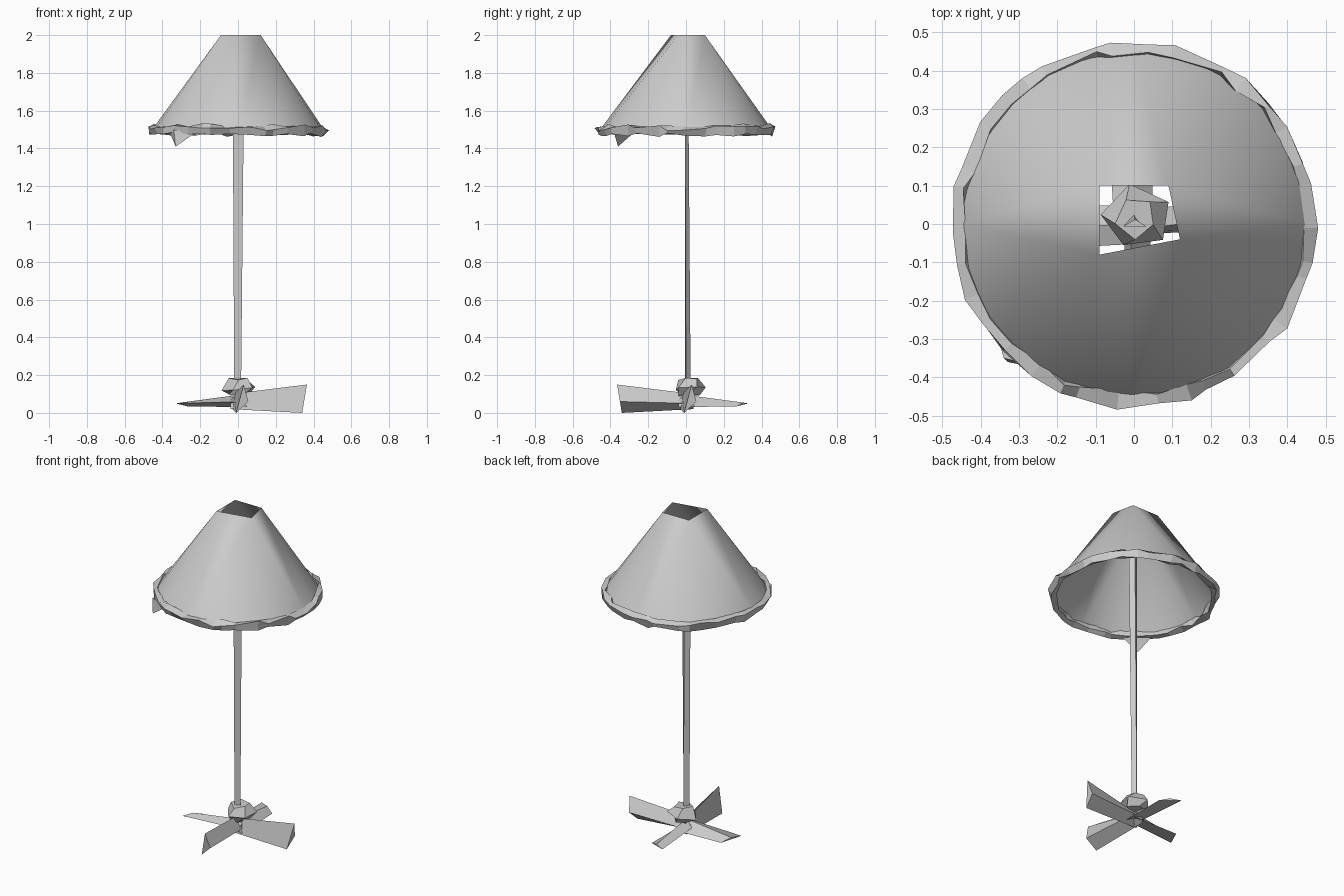
import bpy, bmesh, math, random
from mathutils import Vector, Matrix

if "Cube" in bpy.data.objects:
    bpy.data.objects.remove(bpy.data.objects["Cube"])

random.seed(7)


def make_object(name, bm, smooth=None):
    bmesh.ops.recalc_face_normals(bm, faces=bm.faces[:])
    mesh = bpy.data.meshes.new(name)
    bm.to_mesh(mesh)
    bm.free()
    obj = bpy.data.objects.new(name, mesh)
    bpy.context.collection.objects.link(obj)
    if smooth:
        bpy.ops.object.select_all(action='DESELECT')
        obj.select_set(True)
        bpy.context.view_layer.objects.active = obj
        bpy.ops.object.shade_smooth_by_angle(angle=math.radians(smooth))
    return obj


def loft(name, rings, caps=True, smooth=None):
    """Skin rings of equal point count."""
    bm = bmesh.new()
    loops = [[bm.verts.new(p) for p in ring] for ring in rings]
    n = len(loops[0])
    for a, b in zip(loops, loops[1:]):
        for i in range(n):
            j = (i + 1) % n
            bm.faces.new((a[i], a[j], b[j], b[i]))
    if caps:
        bm.faces.new(loops[0])
        bm.faces.new(loops[-1])
    return make_object(name, bm, smooth)


# Shade: round lower edge drawn up to a crooked four-sided opening
bm = bmesh.new()
top = [bm.verts.new((x, y, 2)) for x, y in
       ((0.09, 0.10), (-0.09, 0.10), (-0.09, -0.08), (0.12, -0.04))]
N = 24
low = [bm.verts.new((0.455 * math.cos(2 * math.pi * i / N),
                     0.455 * math.sin(2 * math.pi * i / N), 1.5)) for i in range(N)]
q = N // 4
for k in range(4):
    for i in range(k * q, (k + 1) * q):
        bm.faces.new((low[i], low[(i + 1) % N], top[k]))
    bm.faces.new((low[((k + 1) * q) % N], top[(k + 1) % 4], top[k]))
make_object("lamp_shade", bm, 50)

# Crumpled trim around the lower edge of the shade
rings = []
M = 34
for i in range(M):
    a = 2 * math.pi * (i + random.uniform(-0.35, 0.35)) / M
    ring = []
    for k in range(4):
        b = math.pi / 2 * k + 0.5 + random.uniform(-0.4, 0.4)
        r = 0.456 + 0.022 * math.cos(b) + random.uniform(-0.007, 0.009)
        z = 1.498 + 0.029 * math.sin(b) + random.uniform(-0.009, 0.009)
        ring.append((r * math.cos(a), r * math.sin(a), z))
    rings.append(ring)
loft("shade_trim", rings + [rings[0]], caps=False)

# Loose flap hanging from the trim
bm = bmesh.new()
p = [bm.verts.new(c) for c in ((-0.36, -0.28, 1.48), (-0.23, -0.38, 1.48),
                               (-0.33, -0.36, 1.41), (-0.34, -0.35, 1.50))]
for f in ((0, 1, 2), (1, 3, 2), (3, 0, 2), (0, 3, 1)):
    bm.faces.new([p[i] for i in f])
make_object("trim_flap", bm)

# Slim three-sided pole, leaning and twisting slightly
loft("pole", [
    [(-0.02, -0.005, 0.10), (0.016, 0.0, 0.10), (0.0, 0.025, 0.10)],
    [(-0.028, -0.006, 1.75), (0.032, -0.006, 1.75), (0.003, 0.012, 1.75)]],
    smooth=40)

# Legs: two upright wedges and two flat blades, each pair a quarter turn apart
wedge = [
    [(-0.04, -0.02, 0.10), (-0.04, -0.03, 0.02), (-0.04, 0.04, 0.05)],
    [(0.365, 0.03, 0.15), (0.34, -0.01, 0.0), (0.35, 0.055, 0.06)]]
blade = [
    [(0.04, -0.05, 0.06), (0.04, 0.05, 0.03), (0.04, 0.0, 0.10)],
    [(-0.33, -0.07, 0.05), (-0.27, 0.045, 0.035), (-0.30, -0.01, 0.055)]]
turn = Matrix.Rotation(-math.pi / 2, 4, 'Z')
for kind, rings in (("wedge", wedge), ("blade", blade)):
    loft(kind + "_leg_1", rings, smooth=40)
    loft(kind + "_leg_2", [[turn @ Vector(c) for c in r] for r in rings], smooth=40)

# Faceted collar where the legs meet the pole
rings = []
for z, r, phase in ((0.09, 0.06, 0.0), (0.13, 0.085, 0.5), (0.18, 0.055, 0.9)):
    rings.append([(r * math.cos(t) * random.uniform(0.85, 1.2) + 0.005,
                   r * math.sin(t) * random.uniform(0.8, 1.1) + 0.015,
                   z + random.uniform(-0.012, 0.012))
                  for t in (phase + 2 * math.pi * i / 5 for i in range(5))])
loft("base_collar", rings)
